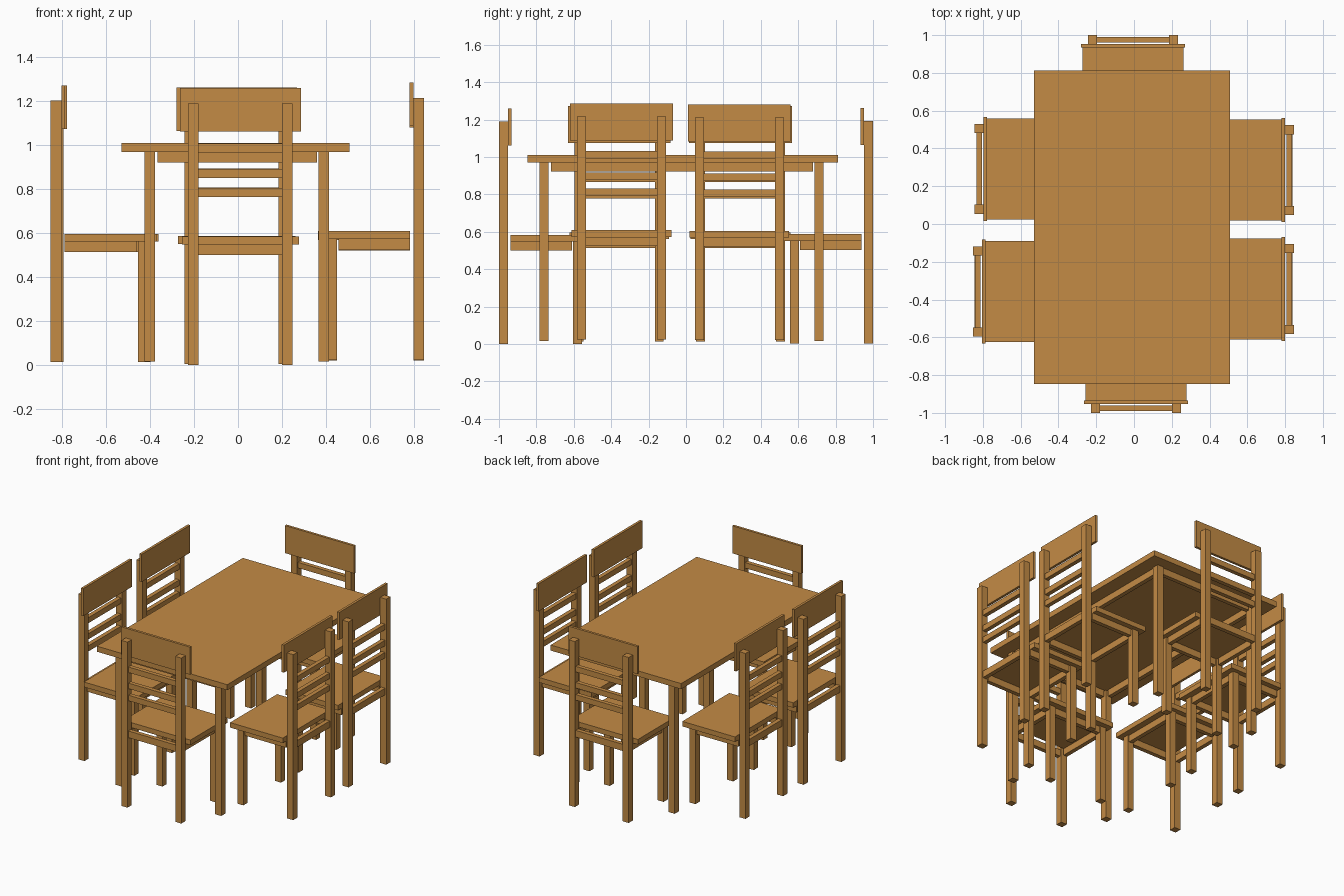
import bpy
import math
from mathutils import Matrix, Vector

if "Cube" in bpy.data.objects:
    bpy.data.objects.remove(bpy.data.objects["Cube"])

wood = bpy.data.materials.new("wood")
wood.diffuse_color = (0.55, 0.26, 0.06, 1)
wood.use_nodes = True
wood.node_tree.nodes["Principled BSDF"].inputs["Base Color"].default_value = wood.diffuse_color


def box(name, x, y, z, place=Matrix.Identity(4)):
    """Axis-aligned box from (min, max) ranges, moved by a placement matrix."""
    bpy.ops.mesh.primitive_cube_add(size=1)
    ob = bpy.context.object
    ob.name = name
    ranges = (x, y, z)
    centre = Vector([(r[0] + r[1]) / 2 for r in ranges])
    size = Vector([r[1] - r[0] for r in ranges])
    ob.data.transform(place @ Matrix.Translation(centre) @ Matrix.Diagonal((*size, 1)))
    ob.data.materials.append(wood)
    return ob


def chair(label, loc, turn):
    """Chair with its back plane at local y = 0, facing local +y."""
    m = Matrix.Translation(loc) @ Matrix.Rotation(math.radians(turn), 4, 'Z')

    def part(name, x, y, z):
        box(label + "_" + name, x, y, z, m)

    # posts, front legs and side rails
    for side, s in (("left", -1), ("right", 1)):
        leg_x = sorted((s * 0.19, s * 0.238))
        rail_x = sorted((s * 0.199, s * 0.229))
        part(side + "_back_post", leg_x, (0, 0.048), (0, 1.19))
        part(side + "_front_leg", leg_x, (0.397, 0.445), (0, 0.548))
        part(side + "_seat_rail", rail_x, (0.063, 0.39), (0.5, 0.548))
    # front and back rails
    part("back_seat_rail", (-0.19, 0.19), (0.009, 0.039), (0.5, 0.548))
    part("front_seat_rail", (-0.19, 0.19), (0.406, 0.436), (0.5, 0.548))
    # seat
    part("seat", (-0.267, 0.267), (0.063, 0.482), (0.548, 0.584))
    # back slats
    for z in (0.785, 0.872, 0.988):
        part("back_slat", (-0.19, 0.19), (0.01, 0.04), (z - 0.02, z + 0.02))
    # head board
    part("head_board", (-0.275, 0.275), (0.048, 0.066), (1.062, 1.26))


# table top
box("table_top", (-0.53, 0.508), (-0.848, 0.812), (0.97, 1.01))
# table legs
leg_xs = ((-0.425, -0.377), (0.366, 0.415))
leg_ys = ((-0.783, -0.735), (0.688, 0.735))
for lx in leg_xs:
    for ly in leg_ys:
        box("table_leg", lx, ly, (0.016, 0.97))
# table aprons in line with the legs
for a, b in leg_xs:
    box("table_side_apron", (a + 0.009, b - 0.009), (-0.722, 0.68), (0.922, 0.97))
for a, b in leg_ys:
    box("table_end_apron", (-0.367, 0.36), (a + 0.009, b - 0.009), (0.922, 0.97))

# six chairs around the table
chair("front_chair", (0.011, -1.0, 0.0), 0)
chair("rear_chair", (-0.006, 1.0, 0.003), 180)
chair("left_front_chair", (-0.853, -0.357, 0.013), -90)
chair("left_rear_chair", (-0.844, 0.292, 0.013), -90)
chair("right_front_chair", (0.847, -0.344, 0.025), 90)
chair("right_rear_chair", (0.847, 0.285, 0.02), 90)
